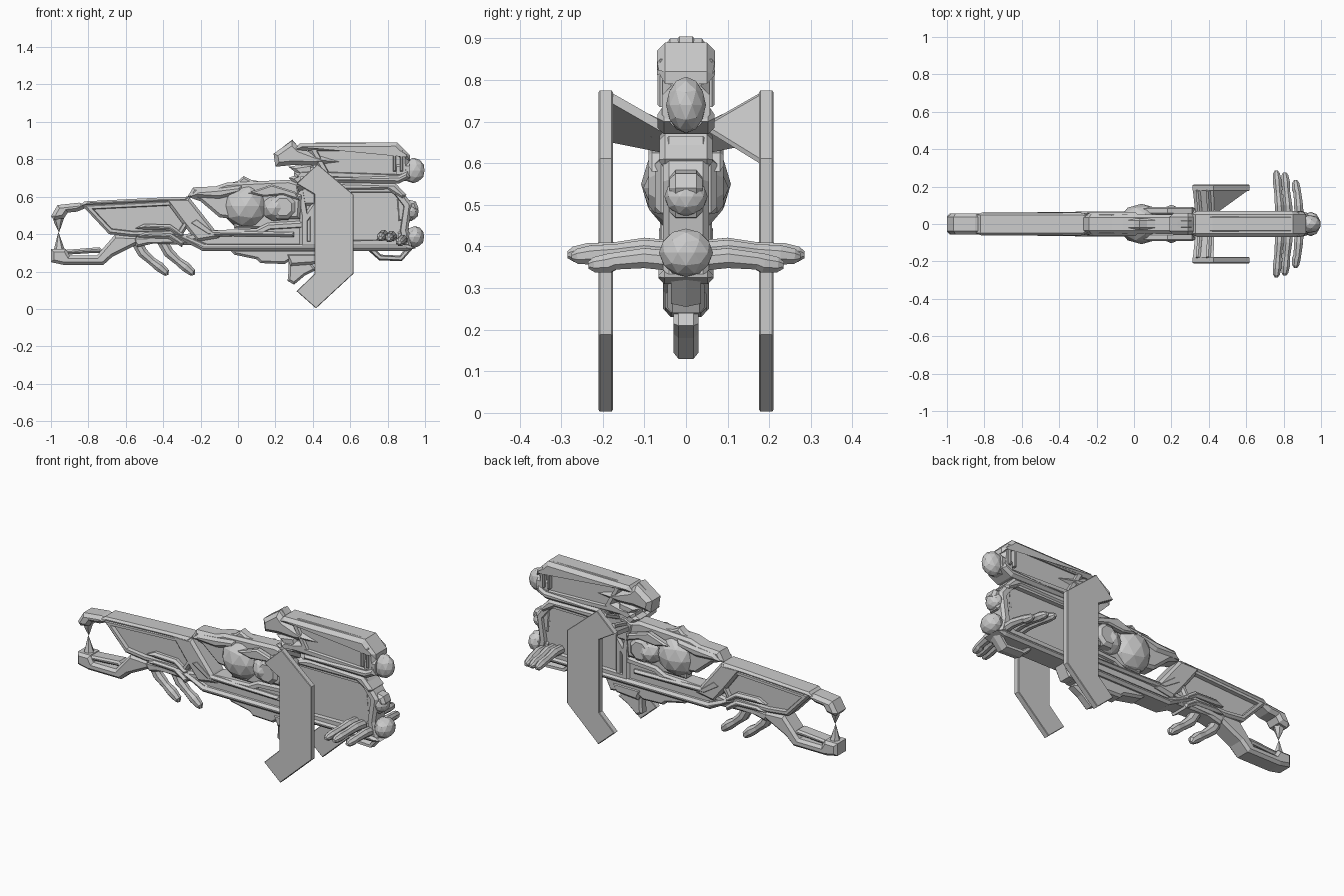
import bpy, bmesh, math
from mathutils import Vector, Matrix

def finish(name, bm):
    bmesh.ops.recalc_face_normals(bm, faces=bm.faces)
    me = bpy.data.meshes.new(name)
    bm.to_mesh(me)
    bm.free()
    ob = bpy.data.objects.new(name, me)
    bpy.context.collection.objects.link(ob)
    return ob

def plate(name, pts, hy, bev=0.01, rim=0, recess=0, y=0):
    """xz outline extruded along y, chamfered, with optional recessed side panels"""
    bm = bmesh.new()
    h = hy - bev
    a = [bm.verts.new((p[0], y - h, p[1])) for p in pts]
    b = [bm.verts.new((p[0], y + h, p[1])) for p in pts]
    n = len(pts)
    caps = [bm.faces.new(a), bm.faces.new(b[::-1])]
    for i in range(n):
        j = (i + 1) % n
        bm.faces.new((a[j], a[i], b[i], b[j]))
    bmesh.ops.recalc_face_normals(bm, faces=bm.faces)
    if bev:
        bmesh.ops.inset_individual(bm, faces=caps, thickness=bev, depth=bev, use_even_offset=True)
    if rim:
        bmesh.ops.inset_individual(bm, faces=caps, thickness=rim, depth=0, use_even_offset=True)
        bmesh.ops.inset_individual(bm, faces=caps, thickness=0.004, depth=-recess, use_even_offset=True)
    return finish(name, bm)

def tube(name, pts, radii, sides=8, flat=1.0):
    """faceted tapering limb through a path"""
    bm = bmesh.new()
    pts = [Vector(p) for p in pts]
    rings = []
    for i, p in enumerate(pts):
        d = (pts[min(i + 1, len(pts) - 1)] - pts[max(i - 1, 0)]).normalized()
        ref = Vector((0, 1, 0)) if abs(d.y) < 0.7 else Vector((1, 0, 0))
        u = (ref - d * ref.dot(d)).normalized()
        v = d.cross(u)
        rings.append([bm.verts.new(p + radii[i] * (u * math.cos(t) * flat + v * math.sin(t)))
                      for t in [2 * math.pi * (k + 0.5) / sides for k in range(sides)]])
    for r, s in zip(rings, rings[1:]):
        for k in range(sides):
            m = (k + 1) % sides
            bm.faces.new((r[k], r[m], s[m], s[k]))
    bm.faces.new(rings[0])
    bm.faces.new(rings[-1])
    return finish(name, bm)

def ball(name, loc, size, sub=2):
    bm = bmesh.new()
    bmesh.ops.create_icosphere(bm, subdivisions=sub, radius=1,
                               matrix=Matrix.Translation(loc) @ Matrix.Diagonal((*size, 1)))
    return finish(name, bm)

def slab(name, quad, t):
    """thin panel from four corners, thickened downwards"""
    bm = bmesh.new()
    a = [bm.verts.new(p) for p in quad]
    b = [bm.verts.new((p[0], p[1], p[2] - t)) for p in quad]
    bm.faces.new(a)
    bm.faces.new(b[::-1])
    n = len(quad)
    for i in range(n):
        j = (i + 1) % n
        bm.faces.new((a[i], a[j], b[j], b[i]))
    return finish(name, bm)

# barrel housing with recessed sides, top rail and lower rails
plate("barrel", [(-.84, .56), (-.33, .585), (-.25, .47), (-.3, .39), (-.56, .385), (-.69, .40)], .055, .012, .015, .02)
plate("barrel_top_rail", [(-.85, .55), (-.82, .575), (-.42, .595), (-.27, .60), (-.27, .57), (-.4, .57)], .062, .015)
for i, z in enumerate((0, -.045)):
    plate(f"barrel_side_rail_{i}", [(-.55, .43 + z), (-.5, .455 + z), (-.36, .45 + z), (-.29, .40 + z),
                                    (-.3, .375 + z), (-.37, .42 + z), (-.5, .425 + z)], .065, .012)
plate("slanted_strut", [(-.4, .595), (-.26, .595), (-.13, .43), (-.1, .38), (-.22, .36), (-.3, .46)], .06, .015)

# muzzle hook, lower jaw and facing spikes
plate("muzzle_hook", [(-1, .495), (-.965, .555), (-.85, .568), (-.79, .55), (-.86, .52), (-.91, .515), (-.93, .485), (-.985, .475)], .055, .018)
plate("lower_jaw", [(-1, .25), (-.93, .235), (-.72, .235), (-.67, .28), (-.53, .35), (-.54, .39), (-.66, .395),
                    (-.755, .285), (-.9, .285), (-.92, .32), (-1, .32)], .055, .015)
plate("jaw_upper_rail", [(-.93, .315), (-.74, .33), (-.71, .30), (-.76, .30), (-.92, .29)], .04, .01)
tube("upper_spike", [(-.96, 0, .50), (-.96, 0, .46), (-.957, 0, .41)], [.035, .022, .001], 6)
tube("lower_spike", [(-.955, 0, .30), (-.957, 0, .34), (-.96, 0, .41)], [.035, .022, .001], 6)

# lower receiver running the full length
plate("receiver", [(-.58, .385), (-.33, .39), (-.2, .415), (-.14, .42), (.1, .43), (.16, .46), (.33, .47), (.42, .60),
                   (.42, .31), (-.17, .31), (-.24, .34), (-.45, .35), (-.54, .33)], .052, .012, .02, .012)
plate("receiver_side_rail", [(-.36, .40), (-.31, .40), (-.18, .345), (.9, .345), (.95, .325), (.9, .31), (-.19, .31)], .066, .014)
plate("receiver_upper_rail", [(-.27, .46), (-.16, .39), (.3, .385), (.3, .41), (-.13, .42), (-.22, .49)], .062, .012)
plate("underbelly", [(-.05, .32), (-.02, .29), (.1, .265), (.12, .245), (.25, .24), (.28, .26), (.46, .24), (.5, .32)], .045, .012)

# upper spine above the energy core
plate("upper_spine", [(-.27, .60), (-.24, .65), (-.12, .655), (-.06, .675), (.27, .69), (.34, .67), (.42, .62), (.42, .55),
                      (.15, .56), (-.02, .48), (-.1, .49), (-.2, .575)], .05, .015)
plate("spine_cap", [(-.26, .60), (-.22, .635), (-.1, .645), (.02, .66), (.02, .62), (-.1, .59)], .065, .015)
plate("spine_sight", [(-.05, .67), (0, .685), (.03, .71), (.07, .69), (.13, .68), (.13, .65), (-.05, .65)], .03, .01)
plate("core_bed", [(-.02, .43), (.35, .43), (.36, .6), (-.03, .6)], .035)

# faceted core, drum and clamp
ball("core", (.04, 0, .55), (.125, .108, .12))
ball("drum", (.2, 0, .54), (.08, .103, .078))
for s in (-1, 1):
    tube(f"drum_cap_{s}", [(.24, s * .03, .545), (.24, s * .075, .545), (.24, s * .09, .545)], [.075, .07, .05], 8)
    plate(f"core_claw_{s}", [(.05, .62), (.18, .665), (.31, .625), (.33, .58), (.24, .61), (.14, .6)], .02, .008, y=s * .07)
plate("core_clamp", [(.27, .48), (.33, .48), (.34, .61), (.28, .62)], .075, .015)

# rear stock
plate("stock", [(.3, .67), (.36, .7), (.45, .665), (.85, .665), (.9, .60), (.93, .56), (.91, .42), (.93, .33), (.33, .32), (.33, .5)],
      .055, .014, .025, .02)
plate("stock_top_rail", [(.42, .66), (.5, .68), (.84, .67), (.9, .61), (.88, .585), (.8, .635), (.42, .63)], .064, .014)

# upper box with nose
plate("upper_box", [(.36, .87), (.42, .89), (.84, .89), (.91, .83), (.92, .70), (.87, .675), (.44, .69), (.3, .69), (.3, .73), (.42, .76)],
      .056, .02, .02, .014)
plate("upper_box_top", [(.3, .85), (.33, .885), (.85, .89), (.92, .82), (.92, .79), (.83, .845), (.42, .845)], .07, .02)
plate("upper_box_floor", [(.46, .70), (.86, .715), (.91, .74), (.92, .70), (.86, .67), (.46, .675)], .068, .015)
plate("box_nose", [(.19, .83), (.29, .90), (.33, .86), (.41, .83), (.56, .785), (.4, .765), (.3, .77), (.2, .76)], .06, .022)
plate("nose_crest", [(.22, .85), (.29, .905), (.32, .87), (.3, .83)], .022, .006)
plate("box_neck", [(.27, .76), (.4, .78), (.42, .64), (.34, .64), (.27, .70), (.32, .72)], .05, .015)
for x in (.83, .865):
    plate("box_vent", [(x, .85), (x + .016, .85), (x + .016, .735), (x, .735)], .068, .005)

# three rear knobs with collars
for i, (x, z, r, w) in enumerate(((.938, .74, .062, .048), (.925, .52, .042, .052), (.945, .385, .052, .065))):
    ball(f"rear_knob_{i}", (x, 0, z), (r, w, r + .006))
    tube(f"knob_collar_{i}", [(x - .09, 0, z), (x - .02, 0, z)], [r * .9, r], 8)
plate("stock_heel", [(.84, .60), (.95, .575), (.965, .54), (.93, .47), (.85, .46)], .04, .015)

# carrying loop under the stock
tube("lower_loop", [(.7, 0, .33), (.76, 0, .275), (.87, 0, .27), (.92, 0, .33)], [.016] * 4, 6, 2.6)

# side fingers at the rear
for s in (-1, 1):
    for i, (x, z, e) in enumerate(((.765, .385, .285), (.81, .38, .275), (.868, .36, .235))):
        tube(f"rear_finger_{s}_{i}", [(x + .015, s * .03, z + .005), (x + .012, s * .1, z + .012), (x + .005, s * .17, z + .005),
                                      (x, s * (e - .05), z), (x - .004, s * (e - .015), z - .004), (x - .004, s * e, z - .005)],
             [.026, .026, .022, .025, .02, .009], 8)

# hanging claws and rear grip
for i, x in enumerate((-.53, -.39)):
    tube(f"claw_{i}", [(x - .02, 0, .37), (x + .02, 0, .30), (x + .07, 0, .255), (x + .11, 0, .225), (x + .145, 0, .195), (x + .15, 0, .18)],
         [.03, .03, .024, .029, .022, .01], 8)
plate("grip", [(.27, .25), (.38, .26), (.42, .21), (.36, .18), (.3, .13), (.265, .15), (.27, .2)], .03, .012)
plate("grip_root", [(.25, .3), (.45, .3), (.42, .24), (.28, .23)], .05, .014)

# large bent side shields and the wings that hold them
shield = [(.425, .775), (.617, .612), (.617, .188), (.417, .003), (.313, .095), (.41, .188), (.41, .612), (.313, .67)]
for s in (-1, 1):
    plate(f"shield_{s}", shield, .017, .003, y=s * .193)
    wing = [(.315, s * .18, .675), (.425, s * .18, .77), (.43, s * .04, .69), (.33, s * .03, .645)]
    slab(f"shield_wing_{s}", wing, .025)
    for k in (.25, .75):
        a, b = Vector(wing[0]).lerp(Vector(wing[1]), k), Vector(wing[3]).lerp(Vector(wing[2]), k)
        tube(f"wing_rib_{s}_{k}", [a, b], [.014, .014], 6)
# rear brace web on the far side only
slab("shield_brace", [(.43, .05, .69), (.425, .18, .765), (.61, .18, .61)], .012)
